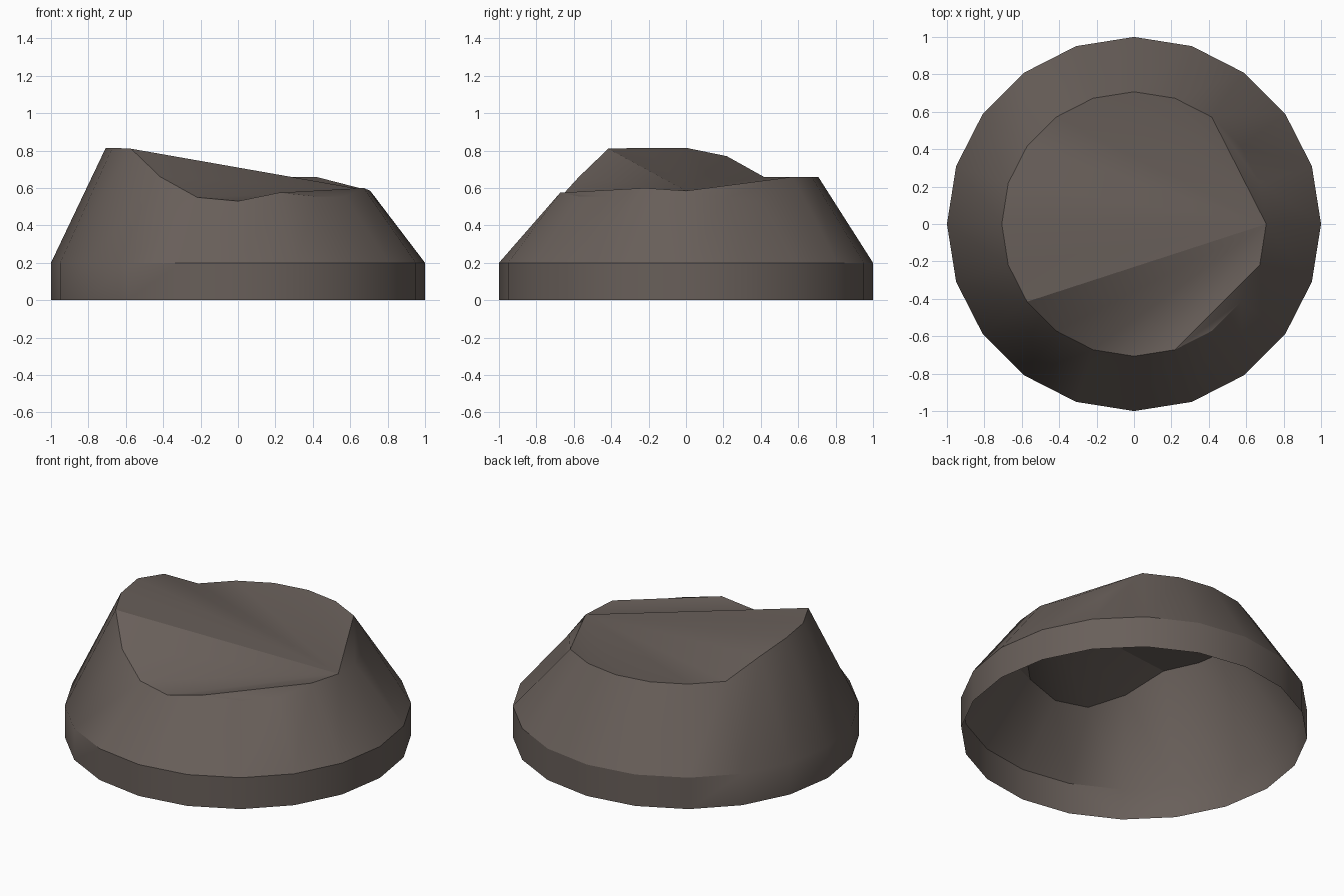
import bpy, bmesh, math

if "Cube" in bpy.data.objects:
    bpy.data.objects.remove(bpy.data.objects["Cube"])

SIDES = 20
RIM_RADIUS = 0.707

# Rim heights, counter-clockwise from +x in 18 degree steps
RIM_Z = [0.585, 0.55, 0.52, 0.66, 0.66, 0.66, 0.66, 0.66, 0.66, 0.77,
         0.815, 0.815, 0.81, 0.66, 0.55, 0.53, 0.575, 0.555, 0.555, 0.60]

stone = bpy.data.materials.new("brown_grey_stone")
stone.diffuse_color = (0.14, 0.115, 0.102, 1)
stone.use_nodes = True
stone.node_tree.nodes["Principled BSDF"].inputs["Base Color"].default_value = stone.diffuse_color

bm = bmesh.new()


def ring(radius, heights):
    step = math.tau / SIDES
    return [bm.verts.new((radius * math.cos(i * step), radius * math.sin(i * step), z))
            for i, z in enumerate(heights)]


def wall(low, high):
    for i in range(SIDES):
        j = (i + 1) % SIDES
        bm.faces.new((low[i], low[j], high[j], high[i]))


def fan(hub, ids):
    for a, b in zip(ids, ids[1:]):
        bm.faces.new((rim[hub], rim[a % SIDES], rim[b % SIDES]))


# Upright foot band and sloping wall, open underneath
foot = ring(1.0, [0.0] * SIDES)
shoulder = ring(1.0, [0.2] * SIDES)
rim = ring(RIM_RADIUS, RIM_Z)
wall(foot, shoulder)
wall(shoulder, rim)

# Uneven broken top, folded along chords across the rim
fan(0, range(3, 17))      # main surface
fan(3, range(0, 3))       # low chip at the back right
fan(16, range(17, 21))    # low chip at the front right

mesh = bpy.data.meshes.new("broken_stone_base")
bm.to_mesh(mesh)
bm.free()
mesh.materials.append(stone)

obj = bpy.data.objects.new("broken_stone_base", mesh)
bpy.context.collection.objects.link(obj)
bpy.context.view_layer.objects.active = obj
obj.select_set(True)
bpy.ops.object.shade_smooth_by_angle(angle=math.radians(30))
